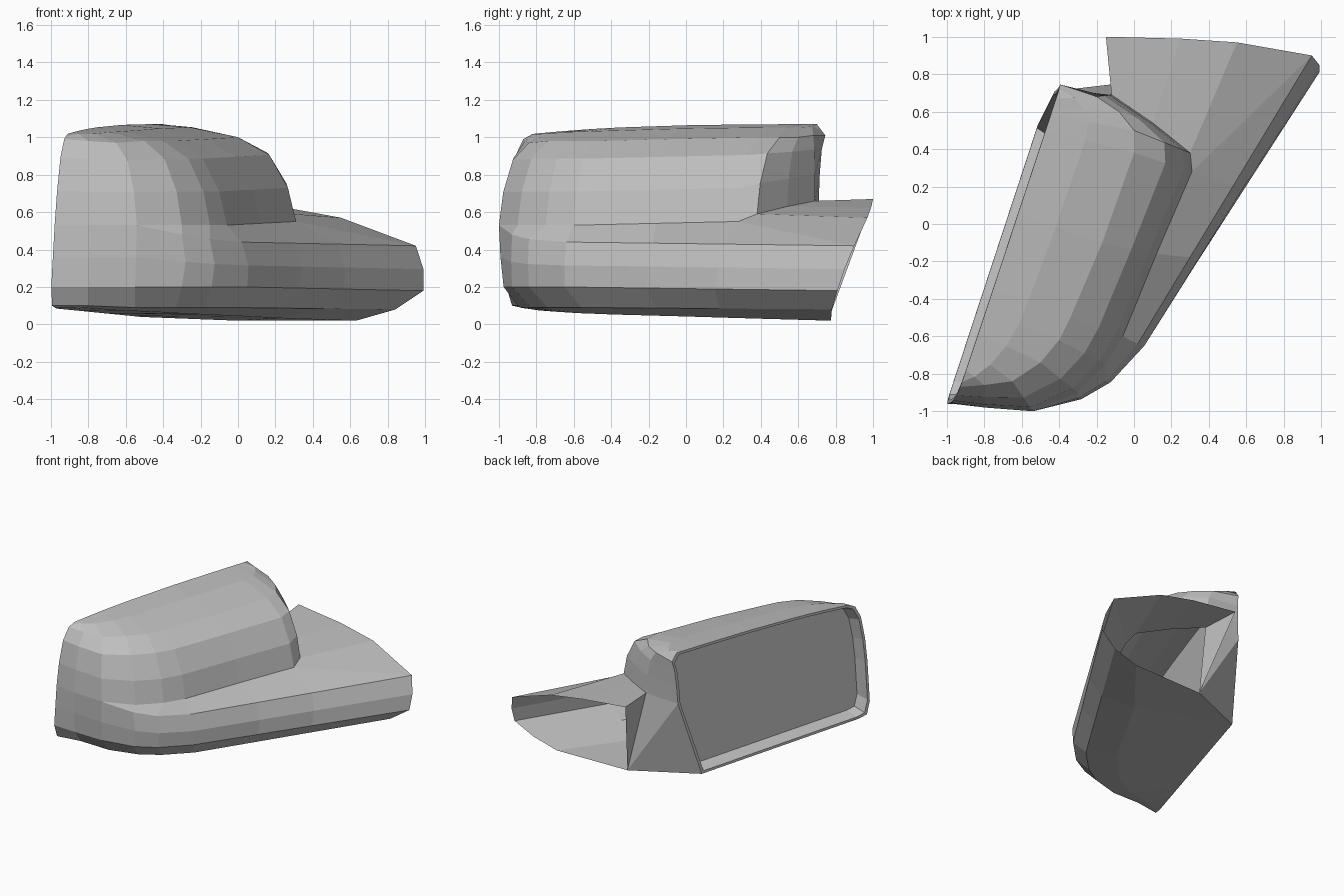
import bpy, bmesh
from mathutils import Vector

cube = bpy.data.objects.get("Cube")
if cube:
    bpy.data.objects.remove(cube, do_unlink=True)


def material(name, value):
    mat = bpy.data.materials.new(name)
    mat.use_nodes = True
    colour = (value, value, value, 1)
    mat.diffuse_color = colour
    mat.node_tree.nodes["Principled BSDF"].inputs["Base Color"].default_value = colour
    return mat


grey = material("plain grey", 0.52)


def make_object(name, faces):
    """Join faces given as point lists into one flat shaded mesh."""
    bm = bmesh.new()
    for points in faces:
        bm.faces.new([bm.verts.new(p) for p in points])
    bmesh.ops.remove_doubles(bm, verts=bm.verts, dist=0.0005)
    bmesh.ops.recalc_face_normals(bm, faces=bm.faces)
    mesh = bpy.data.meshes.new(name)
    bm.to_mesh(mesh)
    bm.free()
    mesh.materials.append(grey)
    obj = bpy.data.objects.new(name, mesh)
    bpy.context.collection.objects.link(obj)
    return obj


def strip(row_a, row_b):
    """Faces between two rows of points, dropping collapsed corners."""
    faces = []
    for i in range(len(row_a) - 1):
        face = []
        for p in (row_a[i], row_a[i + 1], row_b[i + 1], row_b[i]):
            if all((p - q).length > 0.001 for q in face):
                face.append(p)
        if len(face) > 2:
            faces.append(face)
    return faces


def loft(rows):
    return [f for a, b in zip(rows, rows[1:]) for f in strip(a, b)]


def rim(y, z):
    """Point on the slightly tilted plane of the mirror opening."""
    return Vector((-1 + 0.33 * (y + 0.96) + 0.05 * (z - 0.15), y, z))


def arm_row(start, points):
    """Row round the nose and along the arm, with two stops on the arm."""
    row = [start] + [Vector(p) for p in points]
    nose, end = row[-2:]
    return row[:-1] + [nose.lerp(end, 0.3), nose.lerp(end, 0.55), end]


# Upper housing: foot line and matching shoulder line
foot = [rim(-0.955, 0.53)] + [Vector(p) for p in (
    (-0.8, -0.98, 0.53), (-0.54, -1, 0.53), (-0.3, -0.9, 0.53),
    (-0.15, -0.75, 0.53), (-0.06, -0.6, 0.53), (0.12, -0.16, 0.54),
    (0.31, 0.28, 0.55), (0.3, 0.38, 0.59), (0.1, 0.54, 0.63),
    (-0.12, 0.69, 0.66))] + [rim(0.71, 0.66)]
shoulder = [rim(-0.87, 0.99)] + [Vector(p) for p in (
    (-0.8, -0.86, 0.98), (-0.65, -0.84, 0.97), (-0.5, -0.74, 0.98),
    (-0.4, -0.62, 0.98), (-0.34, -0.5, 0.98), (-0.17, -0.1, 0.99),
    (0, 0.38, 1), (0, 0.5, 1), (-0.08, 0.6, 1),
    (-0.2, 0.68, 1.01))] + [rim(0.745, 1.01)]

upper = []
for inward, rise in ((0, 0), (0.14, 0.4), (0.46, 0.79), (1, 1)):
    row = []
    for a, b in zip(foot, shoulder):
        p = a.lerp(b, inward)
        p.z = a.z + (b.z - a.z) * rise
        row.append(p)
    for i in (0, -1):
        row[i] = rim(row[i].y, row[i].z)
    upper.append(row)

# Crowned roof up to the top of the opening
top_y = (-0.82, -0.78, -0.68, -0.58, -0.47, -0.35, 0.05, 0.5, 0.58, 0.63, 0.67, 0.7)
top = [rim(y, 1.07 - 0.05 * ((0.7 - y) / 1.5) ** 3) for y in top_y]
crown = [a.lerp(b, 0.55) + Vector((0, 0, 0.015)) for a, b in zip(shoulder, top)]
crown[0], crown[-1] = shoulder[0].lerp(top[0], 0.5), shoulder[-1].lerp(top[-1], 0.5)
upper += [crown, top]
make_object("mirror_housing", loft(upper))

# Lower housing and arm in one sweep
ledge = arm_row(foot[0], [foot[1], foot[2], (-0.3, -0.93, 0.48),
                          (-0.15, -0.84, 0.455), (0.02, -0.64, 0.44), (0.95, 0.9, 0.42)])
crease = arm_row(rim(-0.96, 0.2), [(-0.8, -0.97, 0.2), (-0.55, -0.975, 0.2),
                                   (-0.3, -0.93, 0.2), (-0.14, -0.84, 0.2),
                                   (0.05, -0.65, 0.2), (0.99, 0.81, 0.18)])
low = arm_row(rim(-0.93, 0.1), [(-0.8, -0.9, 0.1), (-0.55, -0.89, 0.09),
                                (-0.33, -0.83, 0.09), (-0.18, -0.74, 0.09),
                                (0, -0.56, 0.09), (0.84, 0.78, 0.08)])
bulge = [a.lerp(b, 0.48) + Vector((0.02 if i > 2 else 0, -0.005 if i else 0, 0))
         for i, (a, b) in enumerate(zip(crease, ledge))]
base = [rim(-0.86 + 1.39 * i / 7, 0.085 - 0.045 * i / 7) for i in range(8)]
heel = Vector((0.0, 0.76, 0.02))
base.append(heel)
keel = [a.lerp(b, 0.25) - Vector((0, 0, 0.045 * i / 8))
        for i, (a, b) in enumerate(zip(low, base))]
keel[0] = low[0].lerp(base[0], 0.5)
make_object("lower_housing_and_arm", loft([ledge, bulge, crease, low, keel, base]))

# Shelf on top of the arm, ending at the open sloping cut
cut = [ledge[-1]] + [Vector(p) for p in (
    (0.55, 0.97, 0.57), (0.25, 0.99, 0.625), (-0.15, 1, 0.67))]
make_object("arm_top", strip(foot[2:8], ledge[2:8])
            + [[foot[7], ledge[7], cut[0]]] + strip(foot[7:11], cut))

# Rear wall joining arm and opening
make_object("rear_wall", [[cut[-1], foot[10], heel],
                          [heel, foot[10], foot[11]], [heel, foot[11], base[7]]])

# Bezel round the opening and the recessed glass
near_side = [r[0] for r in (crown, shoulder, upper[2], upper[1], foot, bulge, crease, low, keel)]
far_side = [r[-1] for r in upper[:-1]]
opening = base[:8] + far_side + top[::-1] + near_side
inward = Vector((0.944, -0.33, 0))


def inner_ring(fy, fz, depth):
    cy, cz = -0.15, 0.56
    return [rim(cy + (p.y - cy) * fy, cz + (p.z - cz) * fz) + inward * depth
            for p in opening]


rings = [opening, inner_ring(0.975, 0.96, 0.0), inner_ring(0.94, 0.9, 0.09)]
make_object("bezel", loft([r + r[:1] for r in rings]))
make_object("mirror_glass", [rings[-1]])
